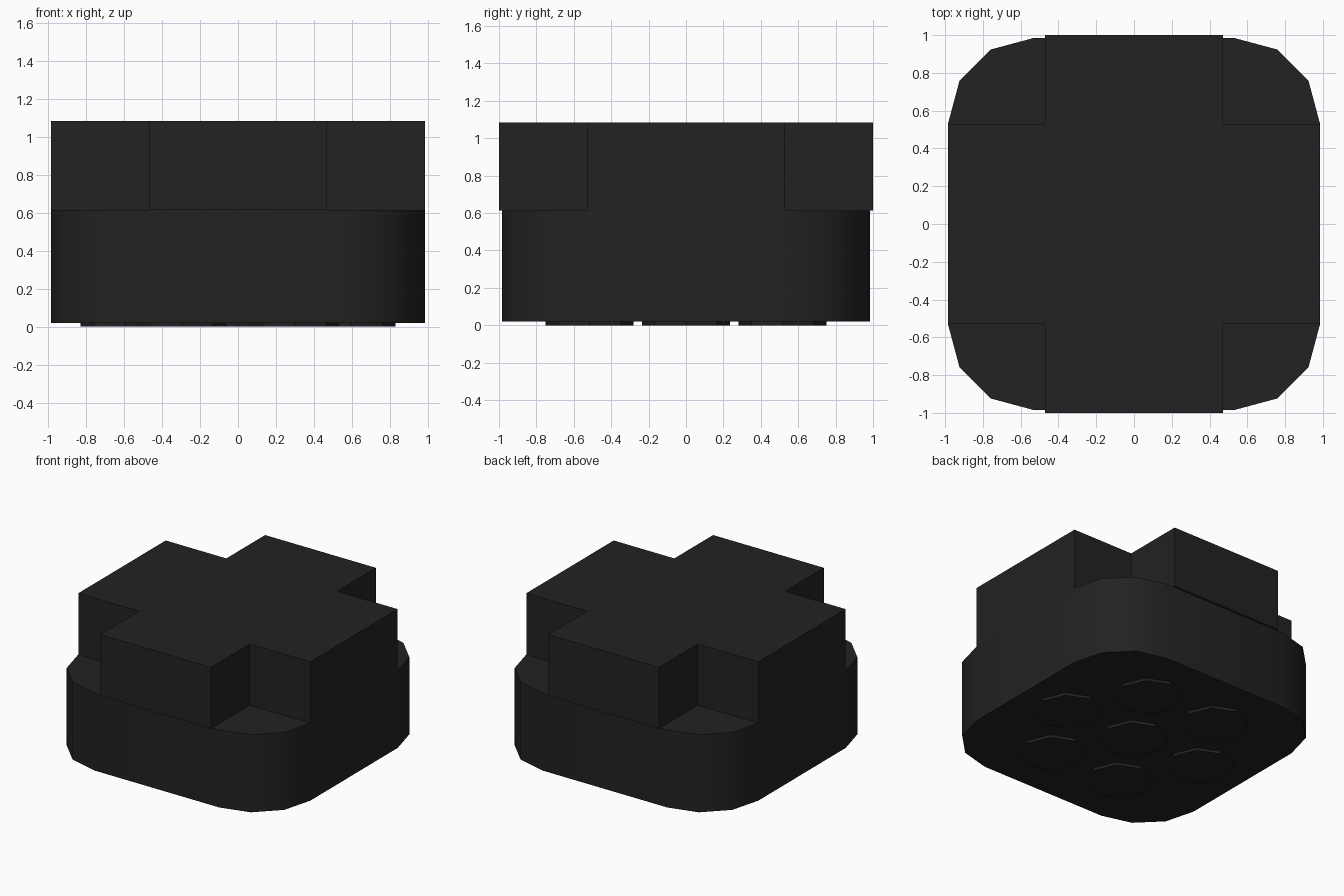
import bpy
import bmesh
from math import cos, sin, pi

cube = bpy.data.objects.get("Cube")
if cube:
    bpy.data.objects.remove(cube, do_unlink=True)

# Single matte black colour
black = bpy.data.materials.new("matte_black")
black.use_nodes = True
colour = (0.016, 0.016, 0.016, 1)
black.diffuse_color = colour
bsdf = black.node_tree.nodes["Principled BSDF"]
bsdf.inputs["Base Color"].default_value = colour
bsdf.inputs["Roughness"].default_value = 0.8


def prism(name, outline, z0, z1, smooth=None):
    """Extrude a counter-clockwise outline from z0 to z1."""
    bm = bmesh.new()
    base = bm.faces.new([bm.verts.new((x, y, z0)) for x, y in outline])
    top = bmesh.ops.extrude_face_region(bm, geom=[base], use_keep_orig=True)["geom"]
    moved = [v for v in top if isinstance(v, bmesh.types.BMVert)]
    bmesh.ops.translate(bm, verts=moved, vec=(0, 0, z1 - z0))
    bmesh.ops.recalc_face_normals(bm, faces=bm.faces)
    mesh = bpy.data.meshes.new(name)
    bm.to_mesh(mesh)
    bm.free()
    mesh.materials.append(black)
    obj = bpy.data.objects.new(name, mesh)
    bpy.context.collection.objects.link(obj)
    if smooth:
        bpy.ops.object.select_all(action="DESELECT")
        obj.select_set(True)
        bpy.context.view_layer.objects.active = obj
        bpy.ops.object.shade_smooth_by_angle(angle=smooth)
    return obj


half = 0.985     # half width of the base
corner = 0.455   # corner radius
deck = 0.615     # top of the base
height = 1.085
foot = 0.02

# Base: square with corners rounded in three segments
outline = []
for quarter in range(4):
    middle = (quarter + 0.5) * pi / 2
    cx = (half - corner) * (1 if cos(middle) > 0 else -1)
    cy = (half - corner) * (1 if sin(middle) > 0 else -1)
    for step in range(4):
        a = quarter * pi / 2 + step * pi / 6
        outline.append((cx + corner * cos(a), cy + corner * sin(a)))
prism("rounded_base", outline, foot, deck, smooth=pi / 4.5)

# Cross-shaped upper block, its front and back arms overhanging slightly
ax, ay = 0.47, 0.53
quarter_points = [(half, ay), (ax, ay), (ax, 1.0)]
mirrored = [(-x, y) for x, y in reversed(quarter_points)]
upper = quarter_points + mirrored
cross = upper + [(-x, -y) for x, y in upper]
prism("cross_block", cross, deck, height)

# Seven octagonal pads in a honeycomb under the base
pitch, radius = 0.595, 0.235
centres = [(0, 0)] + [(pitch * cos(i * pi / 3), pitch * sin(i * pi / 3)) for i in range(6)]
for i, (px, py) in enumerate(centres):
    octagon = [(px + radius * cos(k * pi / 4), py + radius * sin(k * pi / 4)) for k in range(8)]
    prism(f"foot_pad_{i + 1}", octagon, 0, foot)
